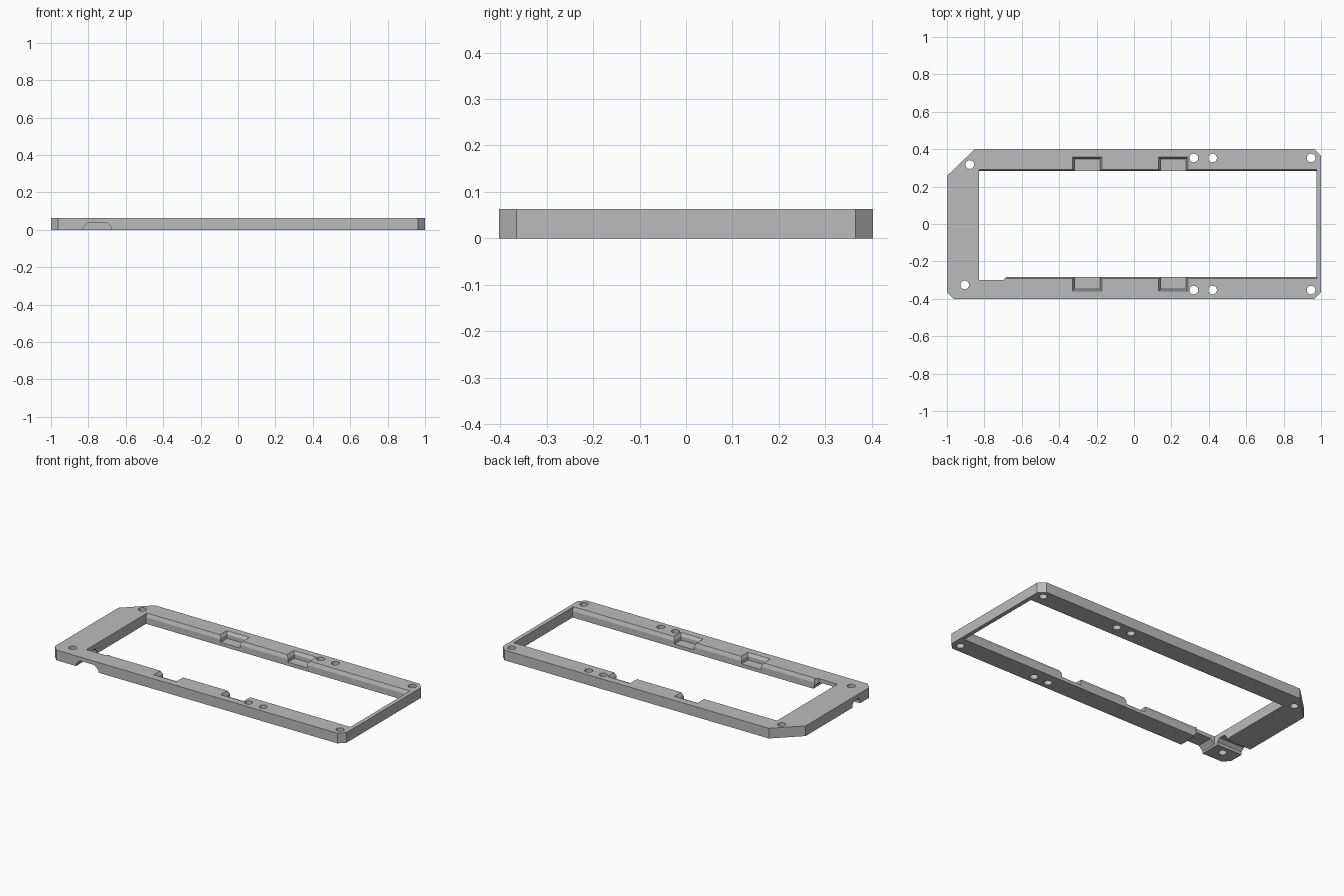
import bpy
import bmesh
from mathutils import Matrix, Vector

cube = bpy.data.objects.get("Cube")
if cube:
    bpy.data.objects.remove(cube, do_unlink=True)

H = 0.063      # frame thickness
INNER = 0.283  # half depth of the opening

grey = bpy.data.materials.new("mid grey")
grey.use_nodes = True
colour = (0.5, 0.5, 0.5, 1)
grey.diffuse_color = colour
grey.node_tree.nodes["Principled BSDF"].inputs["Base Color"].default_value = colour


def prism(name, outline, axis, start, end):
    """Extrude a 2D outline along an axis: z uses (x, y), y uses (x, z), x uses (y, z)."""
    place = {"x": lambda a, b: (start, a, b),
             "y": lambda a, b: (a, start, b),
             "z": lambda a, b: (a, b, start)}[axis]
    bm = bmesh.new()
    face = bm.faces.new([bm.verts.new(place(a, b)) for a, b in outline])
    grown = bmesh.ops.extrude_face_region(bm, geom=[face])["geom"]
    shift = Vector([end - start if axis == k else 0 for k in "xyz"])
    bmesh.ops.translate(bm, vec=shift, verts=[v for v in grown if isinstance(v, bmesh.types.BMVert)])
    bmesh.ops.recalc_face_normals(bm, faces=bm.faces)
    return add_object(name, bm)


def cylinder(name, x, y, radius):
    bm = bmesh.new()
    bmesh.ops.create_cone(bm, cap_ends=True, segments=32, radius1=radius, radius2=radius,
                          depth=0.2, matrix=Matrix.Translation((x, y, 0.03)))
    return add_object(name, bm)


def add_object(name, bm):
    mesh = bpy.data.meshes.new(name)
    bm.to_mesh(mesh)
    bm.free()
    mesh.materials.append(grey)
    obj = bpy.data.objects.new(name, mesh)
    bpy.context.collection.objects.link(obj)
    return obj


def cut(target, cutter):
    """Subtract the cutter, bake the result and discard the cutter."""
    mod = target.modifiers.new("cut", "BOOLEAN")
    mod.operation = "DIFFERENCE"
    mod.solver = "EXACT"
    mod.object = cutter
    bpy.context.view_layer.update()
    deps = bpy.context.evaluated_depsgraph_get()
    baked = bpy.data.meshes.new_from_object(target.evaluated_get(deps))
    target.modifiers.clear()
    target.data = baked
    bpy.data.objects.remove(cutter, do_unlink=True)


def channel(low, high, top, bevel):
    """Cross-section of an underside channel with bevelled upper corners."""
    return [(low, -0.05), (low, top - bevel), (low + bevel, top),
            (high - bevel, top), (high, top - bevel), (high, -0.05)]


# Plate with clipped corners, one of them large
frame = prism("frame", [(-1, -0.365), (-0.963, -0.402), (0.963, -0.402), (1, -0.365),
                        (1, 0.365), (0.963, 0.402), (-0.85, 0.402), (-1, 0.257)], "z", 0, H)

# Main opening, slightly deeper at the front corner
cut(frame, prism("opening_cutter", [(-0.828, -0.3), (-0.7, -0.3), (-0.683, -INNER),
                                    (0.975, -INNER), (0.975, INNER), (-0.828, INNER)],
                 "z", -0.1, 0.2))

# Sloped upper edges along both long rails
for side, start in ((1, -0.828), (-1, -0.683)):
    slope = [(side * 0.2, 0.04), (side * INNER, 0.04), (side * 0.292, H),
             (side * 0.292, 0.1), (side * 0.2, 0.1)]
    cut(frame, prism("slope_cutter", slope, "x", start, 0.975))

# Pockets with tapered walls, open towards the middle
for x in (-0.25, 0.21):
    for side in (1, -1):
        bm = bmesh.new()
        rings = []
        for z, half, back in ((0.022, 0.067, 0.347), (0.045, 0.067, 0.347),
                              (H, 0.078, 0.358), (0.1, 0.078, 0.358)):
            rings.append([bm.verts.new((x + sx * half, side * y, z))
                          for sx, y in ((-1, 0.2), (1, 0.2), (1, back), (-1, back))])
        bm.faces.new(rings[0])
        bm.faces.new(rings[-1])
        for lower, upper in zip(rings, rings[1:]):
            for i in range(4):
                j = (i + 1) % 4
                bm.faces.new((lower[i], lower[j], upper[j], upper[i]))
        bmesh.ops.recalc_face_normals(bm, faces=bm.faces)
        cut(frame, add_object("pocket_cutter", bm))

# Underside channels leading out through the front and the right end
cut(frame, prism("front_channel_cutter", channel(-0.828, -0.675, 0.04, 0.027), "y", -0.5, -0.27))
cut(frame, prism("end_channel_cutter", channel(-0.275, -0.2, 0.036, 0.018), "x", -1.1, -0.8))

# Screw holes
holes = [(-0.878, 0.318), (-0.905, -0.325)]
holes += [(x, side * 0.353) for x in (0.32, 0.42, 0.947) for side in (1, -1)]
for x, y in holes:
    cut(frame, cylinder("hole_cutter", x, y, 0.023))

# Flat faces, with smooth hole walls
bpy.ops.object.select_all(action="DESELECT")
frame.select_set(True)
bpy.context.view_layer.objects.active = frame
bpy.ops.object.shade_smooth_by_angle(angle=0.35)
